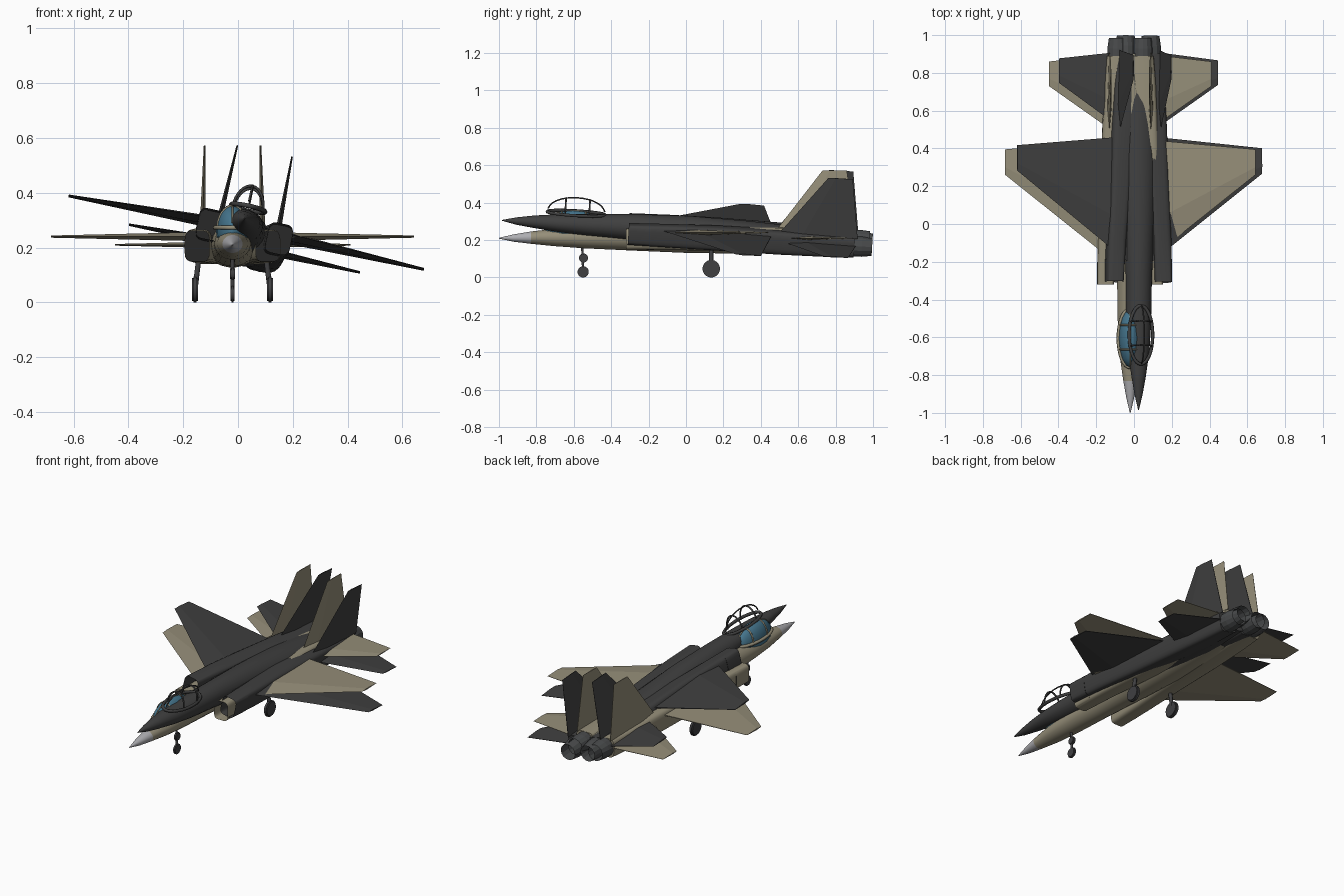
import bpy, bmesh, math
from mathutils import Matrix, Vector

if "Cube" in bpy.data.objects:
    bpy.data.objects.remove(bpy.data.objects["Cube"])


def material(name, rgb):
    m = bpy.data.materials.new(name)
    m.use_nodes = True
    m.diffuse_color = (*rgb, 1)
    m.node_tree.nodes["Principled BSDF"].inputs["Base Color"].default_value = (*rgb, 1)
    return m


TAN = material("sand_tan", (0.30, 0.27, 0.19))
DARK = material("charcoal", (0.05, 0.05, 0.05))
NOSE = material("pale_grey", (0.42, 0.42, 0.44))
GLASS = material("canopy_blue", (0.06, 0.18, 0.27))
METAL = material("nozzle_grey", (0.065, 0.068, 0.07))
RUBBER = material("gear_grey", (0.05, 0.05, 0.053))
HOLE = material("duct_shadow", (0.02, 0.02, 0.02))


def finish(name, bm, mats, matrix, angle=None):
    bmesh.ops.recalc_face_normals(bm, faces=bm.faces[:])
    bm.transform(matrix)
    me = bpy.data.meshes.new(name)
    bm.to_mesh(me)
    bm.free()
    for m in mats:
        me.materials.append(m)
    ob = bpy.data.objects.new(name, me)
    bpy.context.collection.objects.link(ob)
    if angle:
        bpy.ops.object.select_all(action='DESELECT')
        ob.select_set(True)
        bpy.context.view_layer.objects.active = ob
        bpy.ops.object.shade_smooth_by_angle(angle=math.radians(angle))
    return ob


def skin(bm, loops):
    """Bridge matching rings of points and cap both ends; returns the caps."""
    rings = [[bm.verts.new(p) for p in loop] for loop in loops]
    for a, b in zip(rings, rings[1:]):
        for i in range(len(a)):
            j = (i + 1) % len(a)
            bm.faces.new((a[i], a[j], b[j], b[i]))
    return bm.faces.new(rings[0]), bm.faces.new(rings[-1])


def oval(y, cx, cz, rx, rz, n, power):
    pts = []
    for k in range(n):
        a = 2 * math.pi * (k + 0.5) / n
        c, s = math.cos(a), math.sin(a)
        pts.append((cx + rx * math.copysign(abs(c) ** power, c), y,
                    cz + rz * math.copysign(abs(s) ** power, s)))
    return pts


def body(name, stations, mats, matrix, n=24, power=1.0, angle=40, hollow=None):
    """Lofted body; hollow = (cap index, rim width, depth) opens one end."""
    bm = bmesh.new()
    caps = skin(bm, [oval(*s, n, power) for s in stations])
    if hollow:
        cap = caps[hollow[0]]
        bmesh.ops.inset_region(bm, faces=[cap], thickness=hollow[1])
        wall = bmesh.ops.extrude_face_region(bm, geom=[cap])["geom"]
        moved = [v for v in wall if isinstance(v, bmesh.types.BMVert)]
        bmesh.ops.translate(bm, verts=moved, vec=(0, hollow[2], 0))
        for f in wall:
            if isinstance(f, bmesh.types.BMFace):
                f.material_index = 1
        if cap.is_valid:
            bm.faces.remove(cap)
    return finish(name, bm, mats, matrix, angle)


def foil(name, root, tip, thick_dir, mat, matrix):
    """Tapered lifting surface; root and tip = (leading, trailing, half thickness)."""
    bm = bmesh.new()
    d = Vector(thick_dir)
    loops = []
    for lead, trail, t in (root, tip):
        a, b = Vector(lead), Vector(trail)
        loops.append([a, a.lerp(b, 0.3) + d * t, b + d * t * 0.15,
                      b - d * t * 0.15, a.lerp(b, 0.3) - d * t])
    skin(bm, loops)
    return finish(name, bm, [mat], matrix)


def tube(name, pts, radius, mat, matrix, closed=False):
    cu = bpy.data.curves.new(name, 'CURVE')
    cu.dimensions = '3D'
    cu.bevel_depth = radius
    cu.bevel_resolution = 1
    cu.use_fill_caps = True
    sp = cu.splines.new('POLY')
    sp.points.add(len(pts) - 1)
    for p, co in zip(sp.points, pts):
        p.co = (*(matrix @ Vector(co)), 1)
    sp.use_cyclic_u = closed
    tmp = bpy.data.objects.new(name, cu)
    me = bpy.data.meshes.new_from_object(tmp)
    bpy.data.objects.remove(tmp)
    me.materials.clear()
    me.materials.append(mat)
    ob = bpy.data.objects.new(name, me)
    bpy.context.collection.objects.link(ob)


def wheel(name, x, y, r, width, matrix):
    bm = bmesh.new()
    bmesh.ops.create_cone(bm, cap_ends=True, segments=20, radius1=r, radius2=r, depth=width)
    bmesh.ops.bevel(bm, geom=[e for e in bm.edges if abs(e.verts[0].co.z - e.verts[1].co.z) < 1e-5],
                    offset=width * 0.25, segments=2, affect='EDGES')
    place = Matrix.Translation((x, y, r)) @ Matrix.Rotation(math.pi / 2, 4, 'Y')
    finish(name, bm, [RUBBER], matrix @ place, 35)


def jet(tag, paint, nose_paint, glazed, m):
    # Fuselage and nose
    body(tag + "_nose_cone", [(-1, 0, .21, .002, .002), (-.92, 0, .211, .021, .02),
                              (-.83, 0, .213, .037, .033)], [nose_paint], m)
    body(tag + "_fuselage", [(-.83, 0, .213, .037, .033), (-.7, 0, .214, .056, .047),
                             (-.55, 0, .214, .066, .058), (-.3, 0, .215, .07, .071),
                             (0, 0, .213, .085, .082), (.3, 0, .207, .1, .08),
                             (.6, 0, .203, .1, .07), (.9, 0, .2, .05, .045)], [paint], m)
    # Canopy glass and frame
    mid, half, base, width, rise = -.605, .155, .265, .06, .093
    if glazed:
        stations = []
        for k in range(9):
            t = -math.cos(math.pi * k / 8) * 0.999
            r = math.sqrt(1 - t * t)
            stations.append((mid + half * t, 0, base, width * r, rise * r ** 0.8))
        body(tag + "_canopy_glass", stations, [GLASS], m)
    rim = [(1.06 * width * math.cos(a), mid + half * math.sin(a), base + .008)
           for a in [2 * math.pi * k / 32 for k in range(32)]]
    tube(tag + "_canopy_rim", rim, .009, paint, m, True)
    arcs = [math.pi * k / 16 for k in range(17)]
    for label, t in (("front", -.38), ("rear", .45)):
        r = math.sqrt(1 - t * t)
        tube(f"{tag}_canopy_{label}_hoop",
             [(width * r * math.cos(a), mid + half * t, base + rise * r ** .8 * math.sin(a))
              for a in arcs], .005, paint, m)
    tube(tag + "_canopy_spine", [(0, mid - half * math.cos(a), base + rise * math.sin(a) ** .8)
                                 for a in arcs[1:-1]], .004, paint, m)
    for side, s in (("left", 1), ("right", -1)):
        # Intake and engine housing
        body(f"{tag}_{side}_engine_housing",
             [(-.32, s * .13, .205, .045, .056), (-.1, s * .122, .207, .05, .06),
              (.15, s * .105, .207, .055, .064), (.5, s * .085, .203, .064, .064),
              (.75, s * .072, .2, .064, .06), (.89, s * .068, .2, .056, .056)],
             [paint, HOLE], m, n=20, power=.45, angle=35, hollow=(0, .008, .12))
        # Exhaust nozzle
        body(f"{tag}_{side}_nozzle",
             [(.87, s * .067, .2, .056, .056), (.93, s * .067, .2, .055, .055),
              (.985, s * .067, .2, .047, .047)],
             [METAL, HOLE], m, n=14, angle=None, hollow=(1, .007, -.08))
        # Wing, tailplane and fin
        foil(f"{tag}_{side}_wing", ((s * .06, -.22, .24), (s * .06, .45, .24), .018),
             ((s * .662, .26, .24), (s * .662, .395, .24), .004), (0, 0, 1), paint, m)
        foil(f"{tag}_{side}_tailplane", ((s * .09, .49, .21), (s * .09, .9, .21), .011),
             ((s * .43, .73, .21), (s * .43, .86, .21), .003), (0, 0, 1), paint, m)
        foil(f"{tag}_{side}_fin", ((s * .11, .48, .25), (s * .11, .905, .25), .011),
             ((s * .102, .73, .572), (s * .102, .86, .572), .003), (1, 0, 0), paint, m)


level = Matrix.Translation((-.02, 0, 0))
banked = (Matrix.Translation((.03, .015, .274)) @ Matrix.Rotation(math.radians(-3.5), 4, 'X')
          @ Matrix.Rotation(math.radians(11.7), 4, 'Y') @ Matrix.Translation((0, 0, -.24)))
jet("tan", TAN, NOSE, True, level)
jet("dark", DARK, DARK, False, banked)

# Landing gear
wheel("nose_wheel", 0, -.55, .03, .016, level)
tube("nose_strut", [(0, -.55, .03), (0, -.555, .17)], .007, RUBBER, level)
wheel("nose_lamp", 0, -.548, .024, .018, level @ Matrix.Translation((0, 0, .08)))
for side, s in (("left", 1), ("right", -1)):
    wheel(f"{side}_main_wheel", s * .137, .135, .047, .022, level)
    tube(f"{side}_main_strut", [(s * .137, .135, .047), (s * .122, .135, .17)], .011, RUBBER, level)
